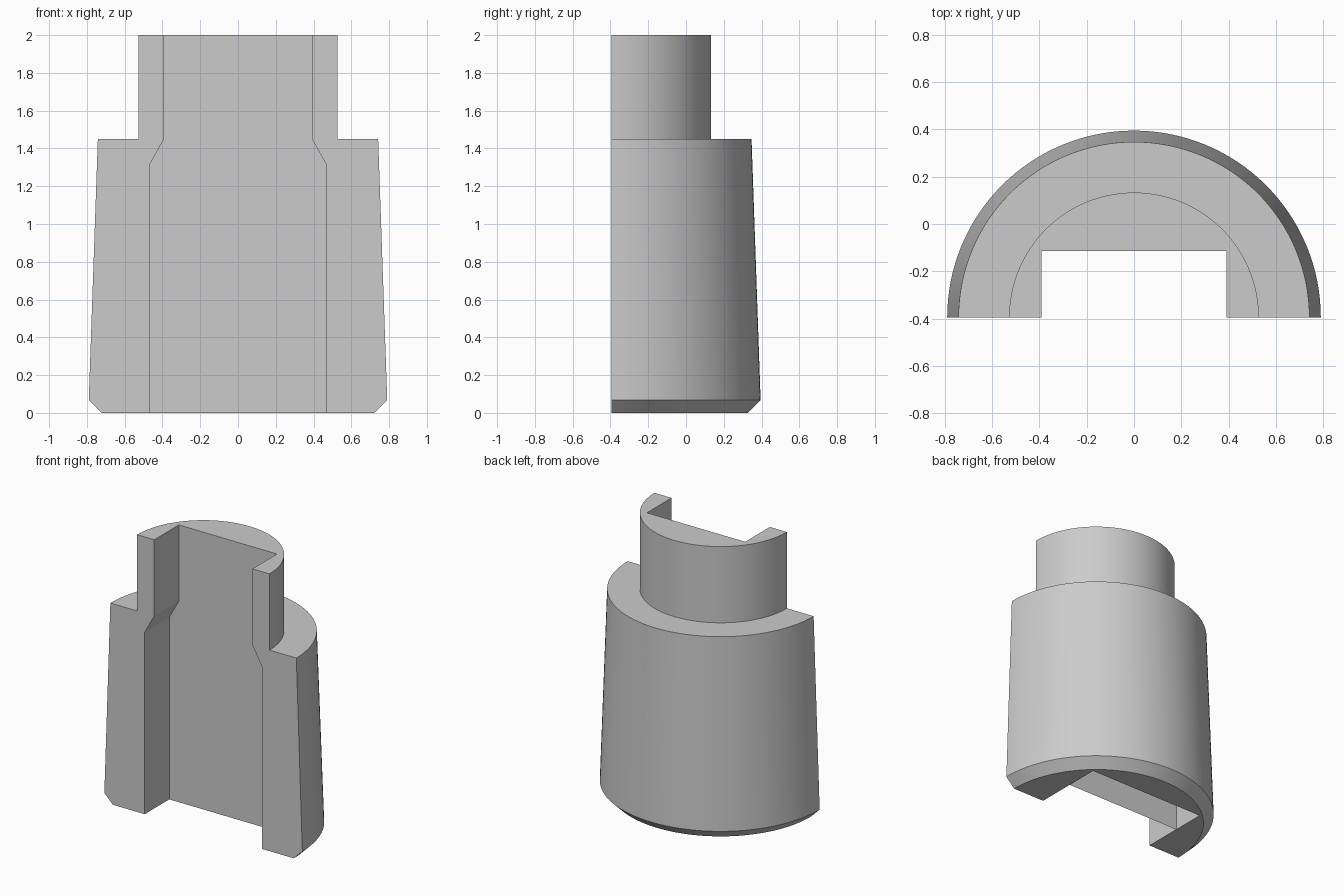
import bpy, bmesh
from math import cos, sin, pi, radians
from mathutils import Vector

old = bpy.data.objects.get("Cube")
if old:
    bpy.data.objects.remove(old, do_unlink=True)

FRONT = -0.395      # plane of the flat front, also the axis of revolution
SEGMENTS = 64

grey = bpy.data.materials.new("plain grey")
grey.use_nodes = True
colour = (0.6, 0.6, 0.6, 1)
grey.diffuse_color = colour
grey.node_tree.nodes["Principled BSDF"].inputs["Base Color"].default_value = colour


def make_object(name, bm):
    bmesh.ops.recalc_face_normals(bm, faces=bm.faces)
    mesh = bpy.data.meshes.new(name)
    bm.to_mesh(mesh)
    bm.free()
    mesh.materials.append(grey)
    obj = bpy.data.objects.new(name, mesh)
    bpy.context.collection.objects.link(obj)
    return obj


def half_turned_solid(name, profile):
    """Turn a (radius, height) profile through 180 degrees and close it."""
    bm = bmesh.new()
    rings = [[bm.verts.new((r * cos(pi * i / SEGMENTS),
                            FRONT + r * sin(pi * i / SEGMENTS), z))
              for i in range(SEGMENTS + 1)] for r, z in profile]
    for low, high in zip(rings, rings[1:]):
        for i in range(SEGMENTS):
            bm.faces.new((low[i], low[i + 1], high[i + 1], high[i]))
    bm.faces.new(rings[0])
    bm.faces.new(rings[-1])
    bm.faces.new([r[0] for r in rings] + [r[-1] for r in reversed(rings)])
    return make_object(name, bm)


def push_back(bm, faces, depth):
    out = bmesh.ops.extrude_face_region(bm, geom=faces)["geom"]
    verts = [g for g in out if isinstance(g, bmesh.types.BMVert)]
    bmesh.ops.translate(bm, verts=verts, vec=Vector((0, depth, 0)))
    return [g for g in out if isinstance(g, bmesh.types.BMFace)]


# Stepped half-round body with a chamfered foot
body = half_turned_solid("half_round_body", [
    (0.722, 0), (0.79, 0.068), (0.742, 1.45), (0.528, 1.45), (0.528, 2)])

# Channel cutter: narrow neck above, wide and deeper pocket below
bm = bmesh.new()
start = FRONT - 0.1
rows = [[bm.verts.new((side * half, start, z)) for side in (-1, 1)]
        for half, z in ((0.468, -0.1), (0.468, 1.313), (0.392, 1.45), (0.392, 2.1))]
faces = [bm.faces.new((a[0], a[1], b[1], b[0])) for a, b in zip(rows, rows[1:])]
back = push_back(bm, faces, 0.1 + 0.28)
pocket = min(back, key=lambda f: f.calc_center_median().z)
push_back(bm, [pocket], 0.245)
cutter = make_object("channel_cutter", bm)
cutter.hide_render = True

cut = body.modifiers.new("channel", "BOOLEAN")
cut.operation = "DIFFERENCE"
cut.solver = "EXACT"
cut.object = cutter

# Apply the cut, then smooth only the curved walls
bpy.ops.object.select_all(action="DESELECT")
body.select_set(True)
bpy.context.view_layer.objects.active = body
bpy.ops.object.modifier_apply(modifier=cut.name)
bpy.data.objects.remove(cutter, do_unlink=True)
bpy.ops.object.shade_smooth_by_angle(angle=radians(25))
